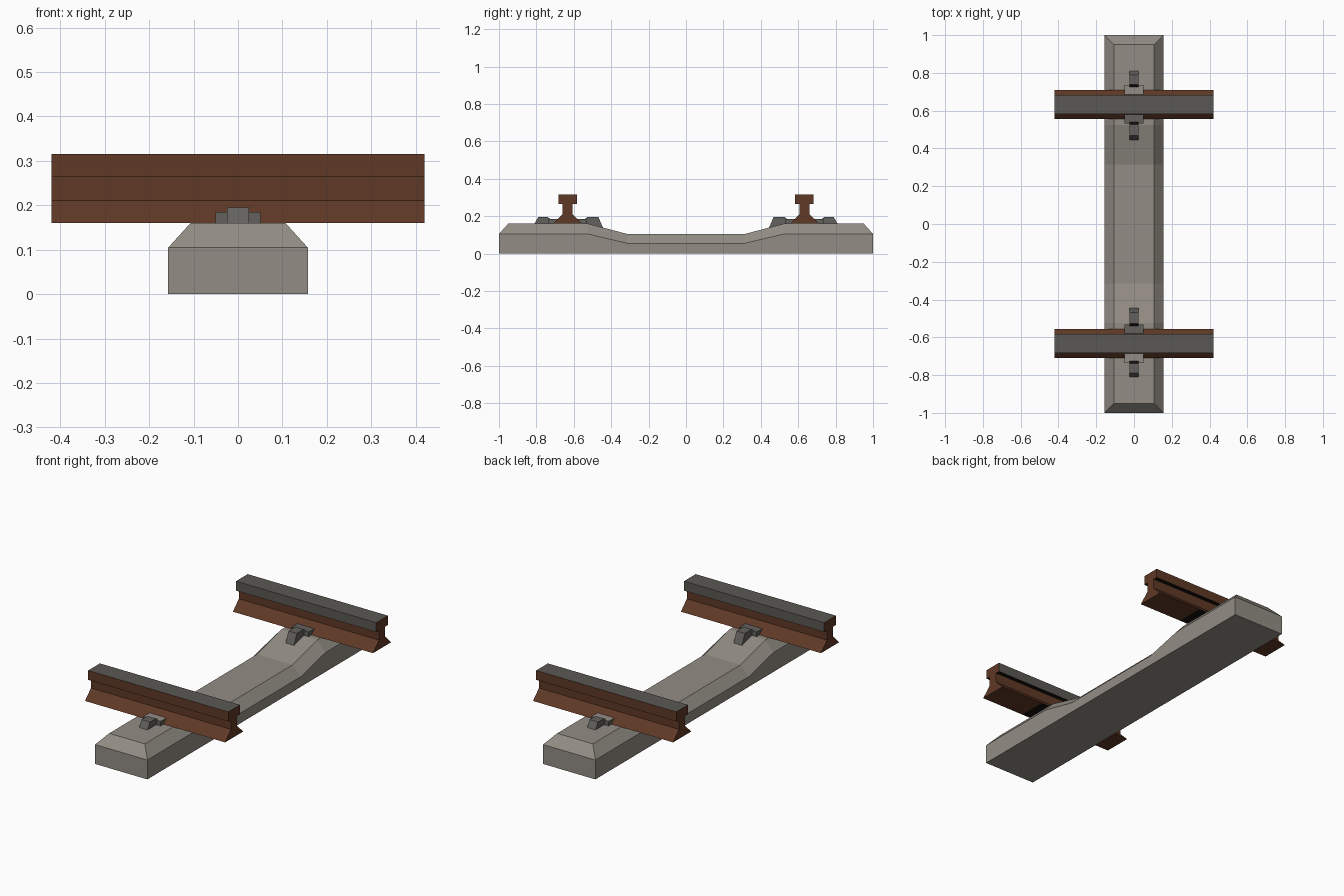
import bpy, bmesh

if "Cube" in bpy.data.objects:
    bpy.data.objects.remove(bpy.data.objects["Cube"])


def material(name, rgb):
    m = bpy.data.materials.new(name)
    m.diffuse_color = (*rgb, 1)
    m.use_nodes = True
    m.node_tree.nodes["Principled BSDF"].inputs["Base Color"].default_value = m.diffuse_color
    return m


CONCRETE = material("concrete", (0.29, 0.265, 0.23))
RUST = material("rust", (0.115, 0.040, 0.019))
STEEL = material("worn_steel", (0.105, 0.099, 0.088))
CLIP = material("clip_grey", (0.125, 0.120, 0.110))
DARK = material("near_black", (0.006, 0.005, 0.004))


def loft(name, sections, mats, rule=None):
    """Skin equal-sized rings of points, cap the ends, colour faces by rule."""
    bm = bmesh.new()
    rings = [[bm.verts.new(p) for p in s] for s in sections]
    n = len(rings[0])
    for a, b in zip(rings, rings[1:]):
        for i in range(n):
            j = (i + 1) % n
            bm.faces.new((a[i], a[j], b[j], b[i]))
    bm.faces.new(rings[0])
    bm.faces.new(rings[-1])
    bmesh.ops.remove_doubles(bm, verts=bm.verts, dist=1e-4)
    bmesh.ops.recalc_face_normals(bm, faces=bm.faces)
    bm.normal_update()
    if rule:
        for f in bm.faces:
            f.material_index = rule(f.normal, f.calc_center_median())
    me = bpy.data.meshes.new(name)
    bm.to_mesh(me)
    bm.free()
    for m in mats:
        me.materials.append(m)
    ob = bpy.data.objects.new(name, me)
    bpy.context.collection.objects.link(ob)
    return ob


def extrude_x(name, profile, xs, mats, rule=None):
    return loft(name, [[(x, y, z) for y, z in profile] for x in xs], mats, rule)


# concrete sleeper: chamfered section, dipped in the middle, bevelled ends
W = 0.157
half = [(1.0, 0.105, W, 0.105), (0.95, 0.105, 0.107, 0.16),
        (0.525, 0.105, 0.107, 0.16), (0.315, 0.055, 0.107, 0.105)]
stations = [(-y, *r) for y, *r in half] + half[::-1]
loft("sleeper", [[(-W, y, 0), (W, y, 0), (W, y, zs), (xt, y, zt), (-xt, y, zt), (-W, y, zs)]
                 for y, zs, xt, zt in stations], [CONCRETE])

RAIL_Y = 0.633
for s, side in ((-1, "front"), (1, "back")):
    # rail: foot, web and head, with worn top and inner head side
    right = [(0.077, 0.16), (0.026, 0.211), (0.026, 0.264), (0.05, 0.264), (0.05, 0.315)]
    prof = [(s * RAIL_Y + y, z) for y, z in right]
    prof += [(s * RAIL_Y - y, z) for y, z in right[::-1]]

    def rail_rule(n, c):
        if n.z > 0.9 or (n.y * s < -0.9 and c.z > 0.27):
            return 1
        if n.z < -0.9 and (c.z > 0.2 or abs(c.x) < 0.1):
            return 2
        return 0

    extrude_x(side + "_rail", prof, (-0.42, -W, W, 0.42), [RUST, STEEL, DARK], rail_rule)

    for d, place in ((1, "outer"), (-1, "inner")):
        def pts(p):
            return [(s * (RAIL_Y + d * y), z) for y, z in p]

        # pad gripping the rail foot, lighter on top on the outer side
        extrude_x(f"{side}_{place}_pad",
                  pts([(0.05, 0.158), (0.05, 0.185), (0.102, 0.185), (0.102, 0.155)]),
                  (-0.051, 0.051), [CLIP, CONCRETE],
                  lambda n, c: int(n.z > 0.9 and d > 0))
        # spring clip with a sloping tail
        tail = (0.178, 0.158) if d > 0 else (0.19, 0.136)
        top = 0.157 if d > 0 else 0.165
        extrude_x(f"{side}_{place}_clip",
                  pts([(0.092, 0.15), (0.092, 0.185), (0.106, 0.195), (top, 0.195), tail]),
                  (-0.025, 0.025), [CLIP, DARK],
                  lambda n, c: int(n.y * s * d < -0.3 and n.z > 0.3))
